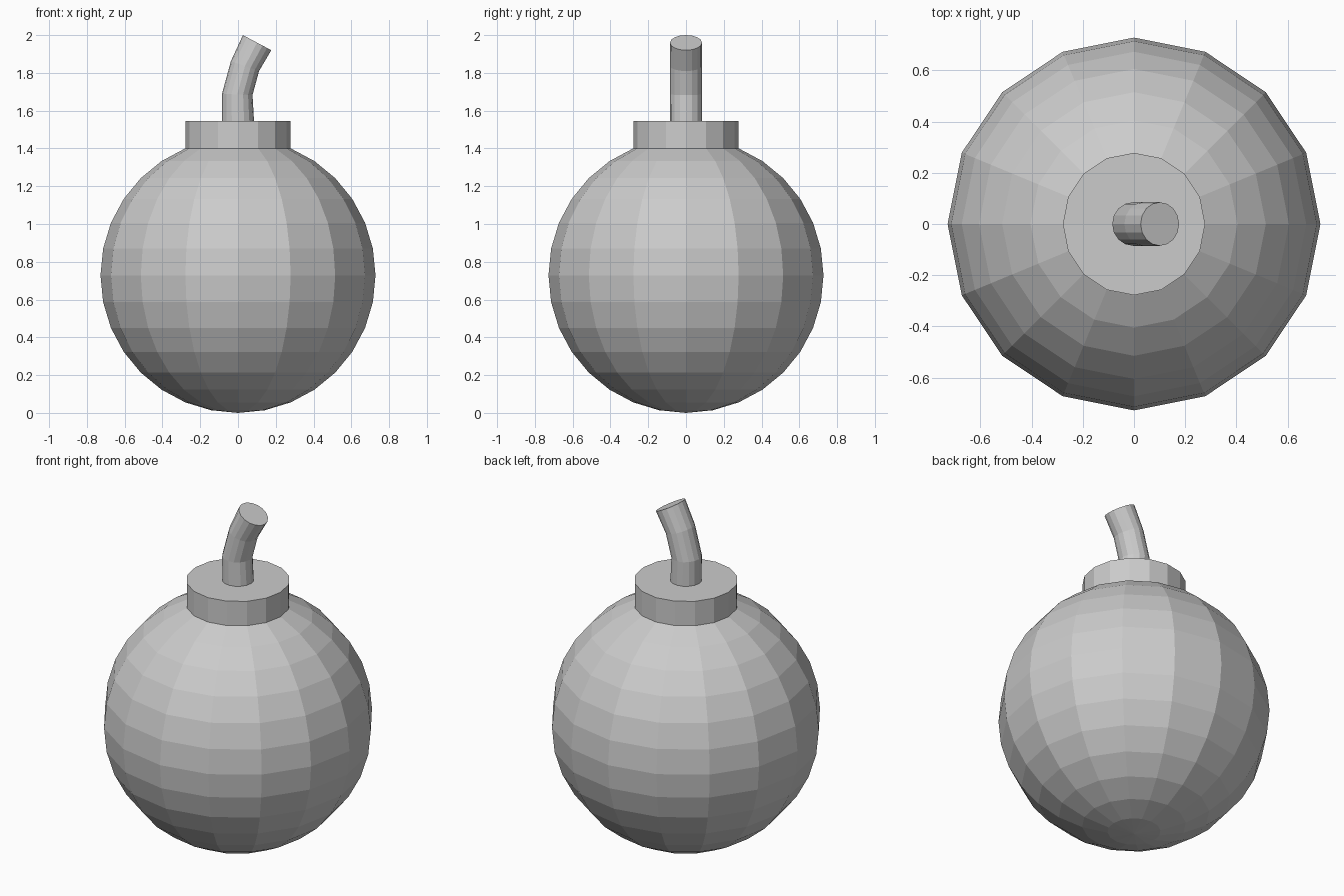
import bpy, bmesh
from math import sin, cos, pi, radians

if "Cube" in bpy.data.objects:
    bpy.data.objects.remove(bpy.data.objects["Cube"])

SIDES = 16


def finish(name, bm):
    bmesh.ops.recalc_face_normals(bm, faces=bm.faces)
    mesh = bpy.data.meshes.new(name)
    bm.to_mesh(mesh)
    bm.free()
    obj = bpy.data.objects.new(name, mesh)
    bpy.context.collection.objects.link(obj)
    return obj


def tube(name, rings):
    """Capped tube; each ring is (x, z, tilt towards +x in degrees, in-plane radius, y radius)."""
    bm = bmesh.new()
    loops = []
    for x, z, tilt, r, ry in rings:
        t = radians(tilt)
        loops.append([bm.verts.new((x + r * cos(a) * cos(t), ry * sin(a), z - r * cos(a) * sin(t)))
                      for a in (2 * pi * i / SIDES for i in range(SIDES))])
    for low, high in zip(loops, loops[1:]):
        for i in range(SIDES):
            j = (i + 1) % SIDES
            bm.faces.new((low[i], low[j], high[j], high[i]))
    bm.faces.new(loops[0][::-1])
    bm.faces.new(loops[-1])
    return finish(name, bm)


# Round body
bm = bmesh.new()
bmesh.ops.create_uvsphere(bm, u_segments=SIDES, v_segments=16, radius=0.728)
body = finish("body", bm)
body.location.z = 0.728

# Collar on top of the body
tube("collar", [(0, 1.40, 0, 0.278, 0.278), (0, 1.545, 0, 0.278, 0.278)])

# Bent fuse
tube("fuse", [
    (0.0, 1.54, 0, 0.085, 0.085),
    (-0.004, 1.686, 2, 0.081, 0.085),
    (0.037, 1.836, 19.4, 0.079, 0.085),
    (0.101, 1.96, 28, 0.085, 0.085),
])
